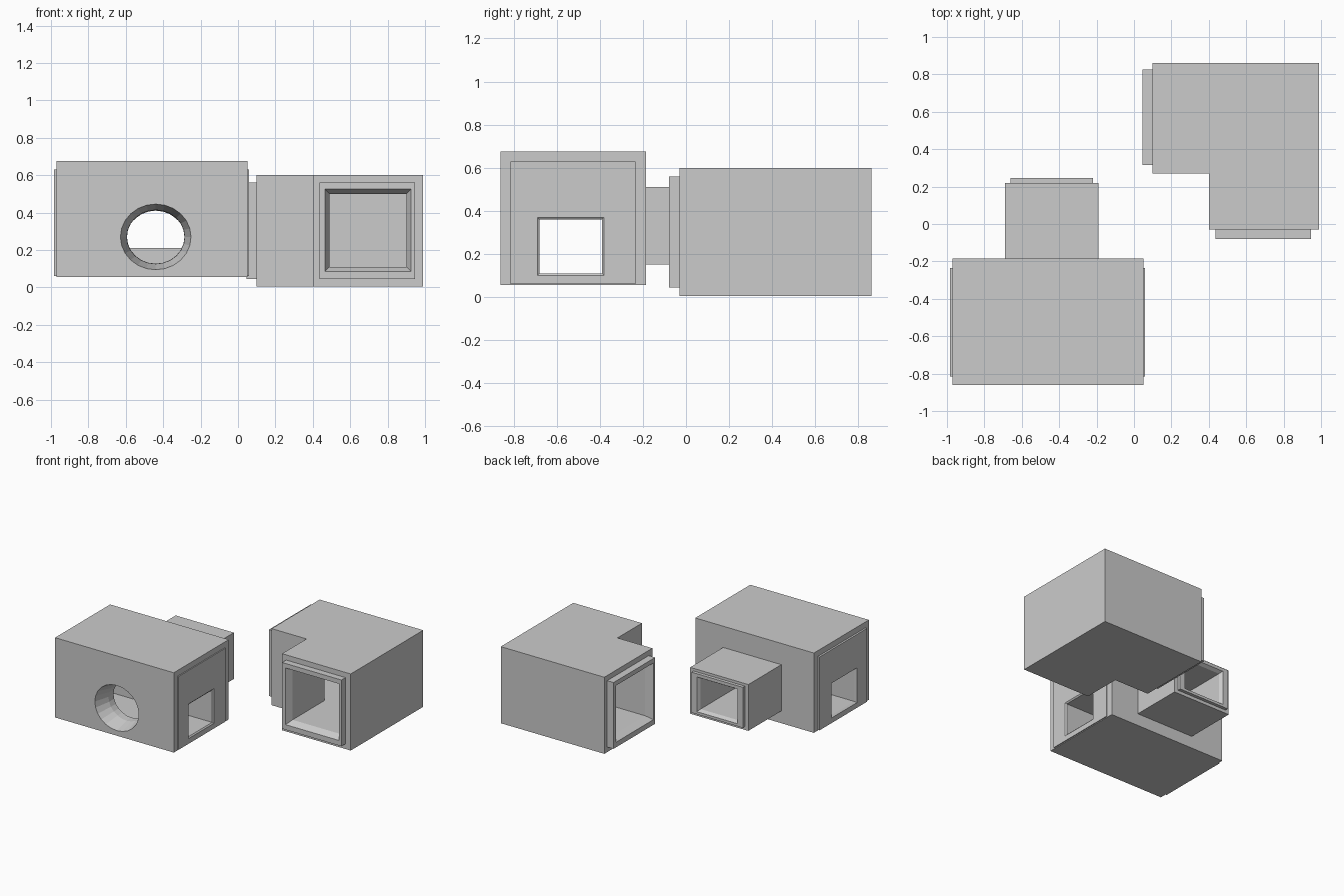
import bpy, bmesh, math

if "Cube" in bpy.data.objects:
    bpy.data.objects.remove(bpy.data.objects["Cube"])


def add_mesh(name, verts, faces):
    me = bpy.data.meshes.new(name)
    me.from_pydata(verts, [], faces)
    bm = bmesh.new()
    bm.from_mesh(me)
    bmesh.ops.recalc_face_normals(bm, faces=bm.faces)
    bm.to_mesh(me)
    bm.free()
    ob = bpy.data.objects.new(name, me)
    bpy.context.collection.objects.link(ob)
    return ob


def prism(name, outline, z0, z1):
    n = len(outline)
    verts = [(x, y, z) for z in (z0, z1) for x, y in outline]
    faces = [tuple(range(n)), tuple(range(n, 2 * n))]
    faces += [(i, (i + 1) % n, n + (i + 1) % n, n + i) for i in range(n)]
    return add_mesh(name, verts, faces)


def box(name, x0, x1, y0, y1, z0, z1):
    return prism(name, [(x0, y0), (x1, y0), (x1, y1), (x0, y1)], z0, z1)


def elbow(name, x0, xi, x1, y0, yi, y1, z0, z1):
    return prism(name, [(xi, y0), (x1, y0), (x1, y1), (x0, y1), (x0, yi), (xi, yi)], z0, z1)


def combine(ob, other, operation):
    mod = ob.modifiers.new("cut", 'BOOLEAN')
    mod.operation, mod.object, mod.solver = operation, other, 'EXACT'
    dg = bpy.context.evaluated_depsgraph_get()
    me = bpy.data.meshes.new_from_object(ob.evaluated_get(dg))
    ob.modifiers.clear()
    ob.data = me
    bpy.data.objects.remove(other)


def flange(name, axis, base, tip, outer, inner, chamfer):
    """Rectangular collar; outer and inner are (u0, u1, z0, z1)."""
    def grow(r, d):
        return (r[0] - d, r[1] + d, r[2] - d, r[3] + d)
    rings = [(outer, base), (outer, tip), (grow(inner, chamfer), tip), (inner, base)]
    verts = []
    for (u0, u1, z0, z1), w in rings:
        for u, z in ((u0, z0), (u1, z0), (u1, z1), (u0, z1)):
            verts.append((w, u, z) if axis == 'x' else (u, w, z))
    faces = []
    for r in range(4):
        s = (r + 1) % 4
        for i in range(4):
            j = (i + 1) % 4
            faces.append((r * 4 + i, r * 4 + j, s * 4 + j, s * 4 + i))
    return add_mesh(name, verts, faces)


# Elbow duct with its L-shaped passage
elbow_duct = elbow("elbow_duct", 0.10, 0.40, 0.99, -0.03, 0.27, 0.86, 0.005, 0.60)
combine(elbow_duct, elbow("elbow_passage", 0.0, 0.49, 0.90, -0.2, 0.36, 0.77, 0.11, 0.50), 'DIFFERENCE')
flange("elbow_front_flange", 'y', -0.03, -0.08,
       (0.435, 0.945, 0.045, 0.56), (0.49, 0.90, 0.11, 0.50), 0.025)
flange("elbow_side_flange", 'x', 0.10, 0.045,
       (0.315, 0.825, 0.045, 0.56), (0.36, 0.77, 0.11, 0.50), 0.025)

# Junction duct with rear branch
junction = box("junction_duct", -0.97, 0.05, -0.86, -0.185, 0.055, 0.675)
combine(junction, box("branch", -0.69, -0.19, -0.30, 0.22, 0.15, 0.51), 'UNION')

# Round front opening, narrowing inwards
N = 24
verts = []
for y, r in ((-0.90, 0.20), (-0.74, 0.155), (-0.50, 0.15)):
    for k in range(N):
        a = 2 * math.pi * k / N
        verts.append((-0.44 + r * math.cos(a), y, 0.27 + 0.93 * r * math.sin(a)))
faces = [tuple(range(N)), tuple(range(2 * N, 3 * N))]
faces += [(r * N + k, r * N + (k + 1) % N, (r + 1) * N + (k + 1) % N, (r + 1) * N + k)
          for r in range(2) for k in range(N)]
combine(junction, add_mesh("round_cutter", verts, faces), 'DIFFERENCE')

# Side-to-side passage and branch passage
combine(junction, box("side_cutter", -1.1, 0.2, -0.68, -0.39, 0.11, 0.36), 'DIFFERENCE')
combine(junction, box("branch_cutter", -0.60, -0.28, -0.55, 0.4, 0.21, 0.45), 'DIFFERENCE')

# Collars on the junction openings
flange("branch_flange", 'y', 0.22, 0.245,
       (-0.66, -0.22, 0.175, 0.49), (-0.60, -0.28, 0.21, 0.45), 0.015)
for name, base, tip in (("left", -0.97, -0.985), ("right", 0.05, 0.058)):
    flange(name + "_end_plate", 'x', base, tip,
           (-0.815, -0.235, 0.06, 0.63), (-0.68, -0.39, 0.11, 0.36), 0.01)
